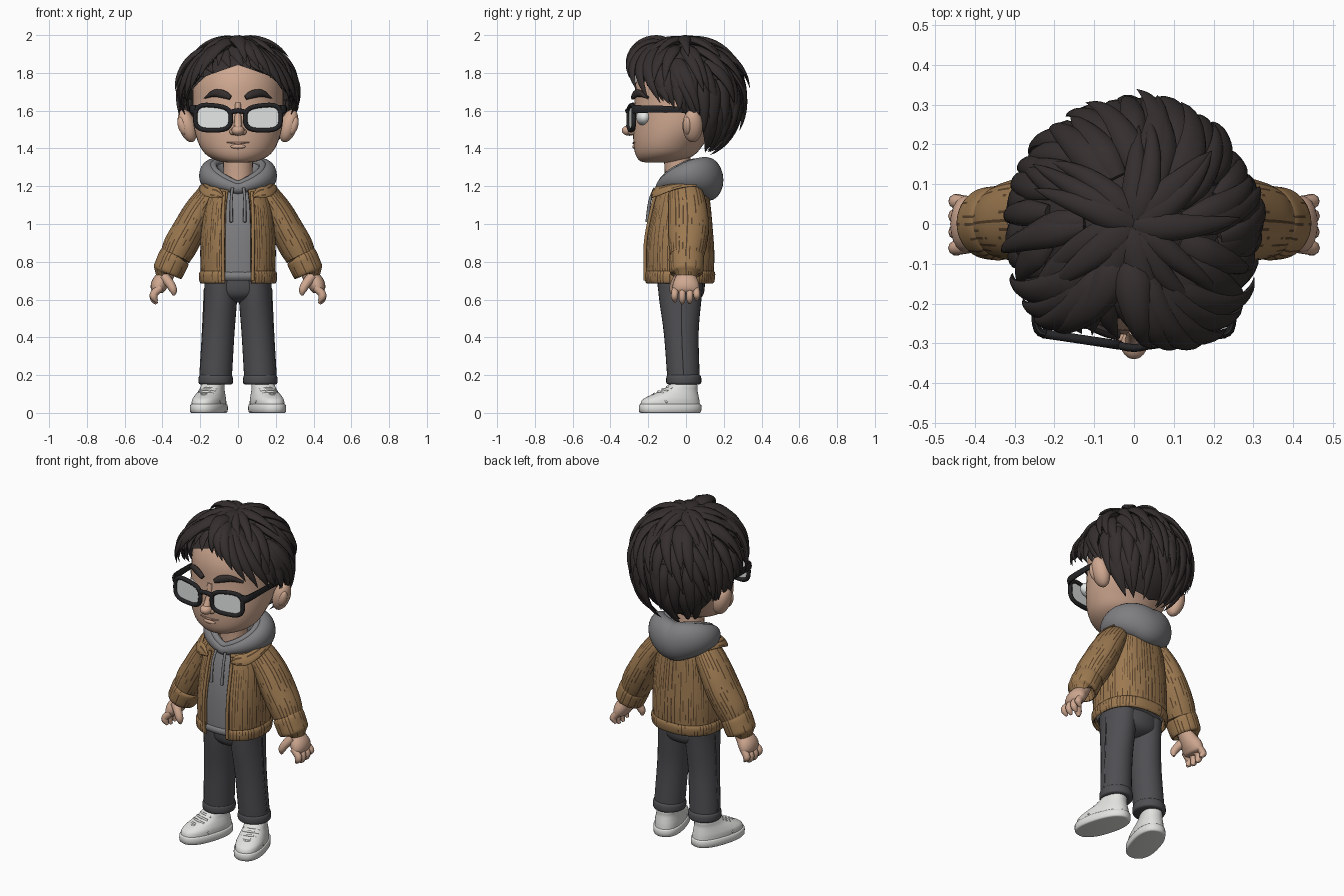
import bpy, bmesh, random
from math import sin, cos, pi, radians, copysign, sqrt
from mathutils import Vector, Matrix

random.seed(4)
default_cube = bpy.data.objects.get("Cube")
if default_cube:
    bpy.data.objects.remove(default_cube, do_unlink=True)


def material(name, r, g, b):
    mat = bpy.data.materials.new(name)
    mat.use_nodes = True
    mat.diffuse_color = (r, g, b, 1)
    bsdf = mat.node_tree.nodes["Principled BSDF"]
    bsdf.inputs["Base Color"].default_value = (r, g, b, 1)
    bsdf.inputs["Roughness"].default_value = 0.8
    return mat


SKIN = material("skin", .62, .39, .28)
LIP = material("lip", .45, .26, .19)
HAIR = material("dark hair", .035, .028, .027)
BLACK = material("black frame", .018, .018, .02)
LENS = material("pale lens", .78, .81, .8)
TAN = material("tan corduroy", .33, .19, .08)
GROOVE = material("corduroy groove", .1, .055, .025)
GREY = material("grey fleece", .21, .21, .22)
DENIM = material("charcoal denim", .078, .078, .086)
WHITE = material("white leather", .76, .76, .74)


def resample(rows, k, ring):
    """Catmull-Rom interpolation of path rows."""
    count, out = len(rows), []
    pick = lambda i: Vector(rows[i % count] if ring else rows[max(0, min(count - 1, i))])
    for i in range(count if ring else count - 1):
        a, b, c, d = (pick(i + o) for o in (-1, 0, 1, 2))
        for s in range(k):
            t = s / k
            out.append(b + (c - a) * (t / 2) + (a * 2 - b * 5 + c * 4 - d) * (t * t / 2)
                       + (b * 3 - a - c * 3 + d) * (t ** 3 / 2))
    return out if ring else out + [pick(count - 1)]


def tube(bm, rows, ref=(0, 1, 0), n=16, k=4, arc=None, ring=False, power=1, ribs=0, flat=False):
    """Sweep an oval (x, y, z, side radius, ref radius) along rows; flat keeps the rings level."""
    rows = resample([Vector(r) for r in rows], k, ring)
    a0, a1 = arc or (0, 2 * pi)
    loops = []
    for i, r in enumerate(rows):
        p = Vector(r[:3])
        nxt = rows[(i + 1) % len(rows)] if ring else rows[min(i + 1, len(rows) - 1)]
        prv = rows[i - 1] if ring or i else rows[0]
        t = Vector((0, 0, 1)) if flat else (Vector(nxt[:3]) - Vector(prv[:3])).normalized()
        v = Vector(ref(p) if callable(ref) else ref)
        v = (v - t * v.dot(t)).normalized()
        u = v.cross(t)
        loop = []
        for j in range(n + 1 if arc else n):
            a = a0 + (a1 - a0) * j / n
            c, s = (copysign(abs(f) ** power, f) for f in (cos(a), sin(a)))
            loop.append(bm.verts.new(p + u * c * max(r[3], .0005) + v * s * max(r[4], .0005)))
        loops.append(loop)
    dark = [random.random() < ribs for j in range(n)]
    for a, b in list(zip(loops, loops[1:])) + ([(loops[-1], loops[0])] if ring else []):
        for j in range(n):
            m = (j + 1) % len(a)
            face = bm.faces.new((a[j], a[m], b[m], b[j]))
            # Grooves run on as long broken dashes
            if random.random() < .25:
                dark[j] = random.random() < ribs
            if j % 3 == 0 and dark[j]:
                face.material_index = 1
    if not ring and not arc:
        bm.faces.new(loops[0][::-1])
        bm.faces.new(loops[-1])


def finish(name, bm, *mats, mirror=False, thick=0):
    mesh = bpy.data.meshes.new(name)
    bm.to_mesh(mesh)
    bm.free()
    for m in mats:
        mesh.materials.append(m)
    mesh.shade_smooth()
    mesh.set_sharp_from_angle(angle=radians(50))
    obj = bpy.data.objects.new(name, mesh)
    bpy.context.collection.objects.link(obj)
    if thick:
        mod = obj.modifiers.new("thickness", "SOLIDIFY")
        mod.thickness, mod.offset = thick, -1
    if mirror:
        obj.modifiers.new("mirror", "MIRROR").use_mirror_merge = False


def part(name, mat, *paths, mirror=False, **kw):
    bm = bmesh.new()
    for rows in paths:
        tube(bm, rows, **kw)
    finish(name, bm, mat, mirror=mirror)


def ball(name, mat, loc, size, mirror=False, tilt=0):
    bm = bmesh.new()
    bmesh.ops.create_uvsphere(bm, u_segments=24, v_segments=16, radius=1)
    bm.transform(Matrix.Translation(loc) @ Matrix.Rotation(tilt, 4, "Y") @ Matrix.Diagonal((*size, 1)))
    finish(name, bm, mat, mirror=mirror)


def body(*rings):
    """Upright rings given as height, half width, front y, back y."""
    return [(0, (f + b) / 2, z, w, (b - f) / 2) for z, w, f, b in rings]


# Head and face
part("head", SKIN, body((1.325, .05, -.21, -.08), (1.335, .11, -.245, -.02), (1.37, .172, -.268, .05),
     (1.43, .21, -.278, .1), (1.52, .235, -.28, .18), (1.64, .24, -.272, .23), (1.76, .235, -.262, .24),
     (1.87, .18, -.2, .18), (1.95, .04, -.05, .05)), n=40, flat=True)
part("neck", SKIN, [(0, -.03, 1.15, .085, .085), (0, -.04, 1.25, .078, .072), (0, -.05, 1.4, .08, .07)], n=24)
ball("ear", SKIN, (.268, .035, 1.52), (.046, .054, .09), True, .3)
ball("ear_inner_fold", SKIN, (.292, .008, 1.52), (.026, .024, .05), True, .3)
ball("nose", SKIN, (0, -.3, 1.495), (.034, .04, .028))
ball("nostril", SKIN, (.025, -.285, 1.488), (.02, .024, .018), True)
part("nose_bridge", SKIN, [(0, -.262, 1.64, .016, .02), (0, -.276, 1.56, .018, .02), (0, -.298, 1.5, .024, .028)])
ball("eye", LENS, (.12, -.222, 1.565), (.072, .042, .045), True)
face_y = lambda x, lift: -.03 - .248 * sqrt(1 - (x / .235) ** 2) - lift
part("mouth", LIP, [(x, face_y(x, 0), 1.428 + abs(x) * .08, .006 - abs(x) * .06, .005)
     for x in (-.06, -.03, 0, .03, .06)], n=8)
ball("lower_lip", SKIN, (0, -.272, 1.41), (.04, .012, .012))
part("eyebrow", HAIR, [(x, face_y(x, .006), z, r, .012) for x, z, r in
     ((.04, 1.668, .012), (.075, 1.686, .021), (.125, 1.692, .019), (.175, 1.668, .004))], mirror=True, n=10)

# Glasses
lens_y = lambda x: -.31 + .15 * x
rim = []
for i in range(32):
    c, s = cos(i * pi / 16), sin(i * pi / 16)
    x = .132 + .094 * copysign(abs(c) ** .65, c)
    rim.append((x, lens_y(x), 1.562 + (.066 + .1 * (x - .132) * (s > 0)) * copysign(abs(s) ** .65, s), .012, .012))
part("glasses_rim", BLACK, rim, ring=True, k=1, n=10, mirror=True)
bm = bmesh.new()
bm.faces.new([bm.verts.new(r[:3]) for r in rim])
finish("glasses_lens", bm, LENS, mirror=True)
part("glasses_bridge", BLACK, [(-.045, -.304, 1.59, .014, .01), (0, -.312, 1.6, .013, .01), (.045, -.304, 1.59, .014, .01)])
part("glasses_temple", BLACK, [(.225, -.276, 1.605, .012, .026), (.247, -.25, 1.608, .01, .022),
     (.252, -.1, 1.608, .008, .018), (.25, .03, 1.6, .008, .014)], ref=(0, 0, 1), mirror=True, n=10)

# Hair: a cap cut along the hairline, covered with overlapping pointed locks
CENTRE = Vector((0, 0, 1.69))
HAIRLINE = ((0, 56), (40, 70), (60, 86), (90, 102), (105, 112), (125, 143), (180, 154))


def hairline(az):
    az = abs((az + 180) % 360 - 180)
    for (a, p), (b, q) in zip(HAIRLINE, HAIRLINE[1:]):
        if az <= b:
            return p + (q - p) * (az - a) / (b - a)


def scalp(az, th, lift=0):
    az, th = radians(az), radians(th)
    r, down = .28 + lift, (.27 if th < pi / 2 else .32) + lift
    return CENTRE + Vector((r * sin(th) * sin(az), -r * sin(th) * cos(az), down * cos(th)))


def lock(bm, az0, th0, az1, th1, width, thick, lift, flick=0):
    rows = []
    for i in range(9):
        t = i / 8
        f = (1 - t) ** .7 * min(1, .45 + 2 * t)
        p = scalp(az0 + (az1 - az0) * t ** .9, th0 + (th1 - th0) * t, lift * sin(pi * (.06 + .66 * t)) ** 1.5 + flick * t ** 3)
        rows.append((*p, width * f, thick * f))
    tube(bm, rows, ref=lambda p: p - CENTRE, n=10, k=2)


bm = bmesh.new()
grid = [[bm.verts.new(scalp(az, hairline(az) * f / 12)) for az in range(0, 360, 5)] for f in range(1, 13)]
for a, b in zip(grid, grid[1:]):
    for j in range(len(a)):
        m = (j + 1) % len(a)
        bm.faces.new((a[j], b[j], b[m], a[m]))
bm.faces.new(grid[0])
finish("hair_cap", bm, HAIR)

bm = bmesh.new()
for th0, th1, count, lift in ((96, 152, 28, .014), (74, 128, 28, .018), (50, 106, 26, .022), (26, 84, 22, .024), (-5, 60, 14, .022)):
    for i in range(count):
        az = (i + random.uniform(-.35, .35)) * 360 / count
        turn = random.uniform(-4, 30)
        end = min(th1 + random.uniform(-8, 8), hairline(az + turn) + 5)
        if end - th0 > 18:
            lock(bm, az, th0, az + turn, end, random.uniform(.042, .058), random.uniform(.024, .032),
                 lift + random.uniform(0, .016), random.uniform(.005, .035))
# Fringe parted off centre and swept to both sides
for az0, th0, az1, th1, lift in (
        (-6, 14, 8, 62, .085), (-4, 20, 20, 68, .085), (0, 18, 30, 76, .085), (4, 22, 42, 87, .075), (10, 20, 54, 95, .06),
        (20, 26, 66, 98, .05), (-18, 14, -31, 65, .06), (-20, 20, -38, 76, .065), (-24, 20, -47, 88, .065),
        (-30, 26, -56, 95, .055), (-38, 24, -68, 99, .05)):
    lock(bm, az0, th0, az1, th1, .06, .034, lift, .02)
for side in (1, -1):
    for az in (66, 78, 90):
        lock(bm, side * (az - 16), 60, side * az, hairline(az) + 8, .05, .026, .025)
finish("hair_locks", bm, HAIR)

# Hoodie
part("hoodie_body", GREY, body((.7, .17, -.195, .12), (.74, .18, -.205, .13), (.95, .175, -.195, .12),
     (1.1, .16, -.165, .11), (1.19, .12, -.13, .09)), n=40, power=.85, flat=True)
hood = []
for i in range(16):
    a = i * pi / 8
    b = (1 - cos(a)) / 2
    hood.append((.152 * sin(a), -.135 + .255 * b, 1.188 + .045 * b + .042 * abs(sin(a)), .028 + .05 * b, .03 + .08 * b))
part("hood", GREY, hood, ref=(0, 0, 1), ring=True, n=20)
part("hood_rim", GREY, [(x * .86, y * .85 - .016, z + .72 * q, .02, .022) for x, y, z, p, q in hood],
     ref=(0, 0, 1), ring=True, n=10)
part("drawstring", GREY, [(.03, -.165, 1.19, .008, .008), (.036, -.192, 1.12, .008, .008),
     (.035, -.206, 1.01, .009, .009)], mirror=True, n=8)
part("hoodie_hem", GREY, [(-.08, -.197, .725, .02, .01), (0, -.205, .725, .02, .01), (.08, -.197, .725, .02, .01)], n=8)

# Jacket with broken corduroy grooves
OPEN = (radians(-73), radians(253))
bm = bmesh.new()
tube(bm, body((.745, .197, -.218, .148), (.85, .2, -.22, .15), (.97, .195, -.208, .142),
     (1.1, .18, -.178, .13), (1.19, .145, -.15, .115), (1.24, .1, -.11, .09)),
     n=210, k=7, arc=OPEN, power=.85, ribs=.6, flat=True)
finish("jacket_body", bm, TAN, GROOVE, thick=.012)
bm = bmesh.new()
tube(bm, body((.685, .195, -.212, .14), (.695, .204, -.222, .15), (.735, .207, -.225, .155), (.755, .195, -.215, .146)),
     n=180, k=3, arc=OPEN, power=.85, ribs=.45, flat=True)
finish("jacket_waistband", bm, TAN, GROOVE, thick=.015)
bm = bmesh.new()
tube(bm, [(.11, 0, 1.2, .05, .07), (.15, 0, 1.15, .07, .095), (.21, .01, 1.06, .082, .105), (.258, .012, .97, .088, .108),
          (.305, .008, .885, .09, .1), (.332, .004, .83, .082, .09)], n=90, k=7, ribs=.6)
tube(bm, [(.328, .002, .838, .07, .075), (.336, .002, .825, .084, .092), (.356, .002, .78, .084, .092),
          (.373, .002, .742, .08, .086), (.375, .002, .737, .06, .06)], n=90, k=3, ribs=.45)
finish("jacket_sleeve", bm, TAN, GROOVE, mirror=True)
part("jacket_placket", TAN, [(.078, -.215, .7, .009, .01), (.08, -.215, .9, .009, .009),
     (.078, -.182, 1.08, .009, .009), (.073, -.158, 1.17, .009, .009)], mirror=True, n=10)
bm = bmesh.new()
tube(bm, [(.08, -.176, 1.145, .006, .008), (.115, -.172, 1.165, .03, .009), (.16, -.14, 1.175, .032, .009),
          (.188, -.05, 1.2, .024, .009), (.168, .05, 1.21, .024, .009)], ref=(.5, -1, .6), n=18, ribs=.5)
finish("jacket_collar", bm, TAN, GROOVE, mirror=True)

# Hands
fingers = [[(.408 + .01 * (i % 2), y, .665, .02, .019), (.444, y * 1.1, .632, .021, .019),
            (.444, y * 1.12, .6 + drop, .019, .018), (.43, y * 1.08, .578 + drop, .007, .007)]
           for i, (y, drop) in enumerate(((-.054, .01), (-.018, 0), (.018, .002), (.051, .018)))]
part("fingers", SKIN, *fingers, mirror=True, n=10)
part("palm", SKIN, [(.365, 0, .77, .045, .05), (.388, 0, .72, .044, .055), (.416, 0, .68, .045, .07),
     (.428, 0, .645, .033, .066), (.43, 0, .632, .008, .03)], mirror=True, n=20)
part("thumb", SKIN, [(.39, -.035, .72, .028, .03), (.358, -.06, .68, .024, .024), (.342, -.068, .648, .02, .02),
     (.34, -.066, .622, .007, .007)], mirror=True, n=12)

# Trousers
part("trouser_hips", DENIM, body((.585, .04, -.07, .03), (.605, .12, -.12, .075), (.65, .17, -.148, .098),
     (.76, .175, -.15, .1)), n=32, flat=True)
part("trouser_leg", DENIM, [(.09, -.03, .7, .088, .122), (.092, -.03, .6, .087, .112), (.104, -.025, .42, .085, .092),
     (.117, -.014, .2, .085, .086), (.118, -.012, .165, .08, .083)], mirror=True, n=28)
part("trouser_cuff", DENIM, [(.118, -.012, .15, .078, .078), (.118, -.012, .158, .09, .092), (.118, -.012, .19, .09, .092),
     (.118, -.012, .205, .08, .082)], mirror=True, n=28)
part("trouser_seam", DENIM, [(.177, -.025, .66, .004, .004), (.188, -.023, .42, .004, .004), (.201, -.013, .2, .004, .004)],
     mirror=True, n=6)

# Shoes, built straight and then turned outward
bm = bmesh.new()
tube(bm, [(0, 0, 0, .076, .156), (0, 0, .006, .085, .168), (0, 0, .04, .085, .169), (0, 0, .046, .078, .162)],
     n=36, k=2, power=.85, flat=True)
tube(bm, [(0, 0, .04, .078, .162), (0, .004, .07, .077, .154), (0, .025, .095, .07, .128), (0, .052, .12, .062, .096),
          (0, .07, .145, .058, .078), (0, .078, .17, .05, .06)], n=36, power=.85, flat=True)
for i in range(4):
    y, z = -.088 + .024 * i, .1 + .0125 * i
    tube(bm, [(-.045, y + .014, z - .01, .007, .006), (0, y, z, .007, .006), (.045, y + .014, z - .01, .007, .006)], n=8)
tube(bm, [(-.076, -.04, .055, .005, .005), (-.056, -.07, .085, .005, .005), (0, -.1, .094, .005, .005),
          (.056, -.07, .085, .005, .005), (.076, -.04, .055, .005, .005)], n=8)
bm.transform(Matrix.Translation((.154, -.084, 0)) @ Matrix.Rotation(radians(17), 4, "Z"))
finish("shoe", bm, WHITE, mirror=True)
